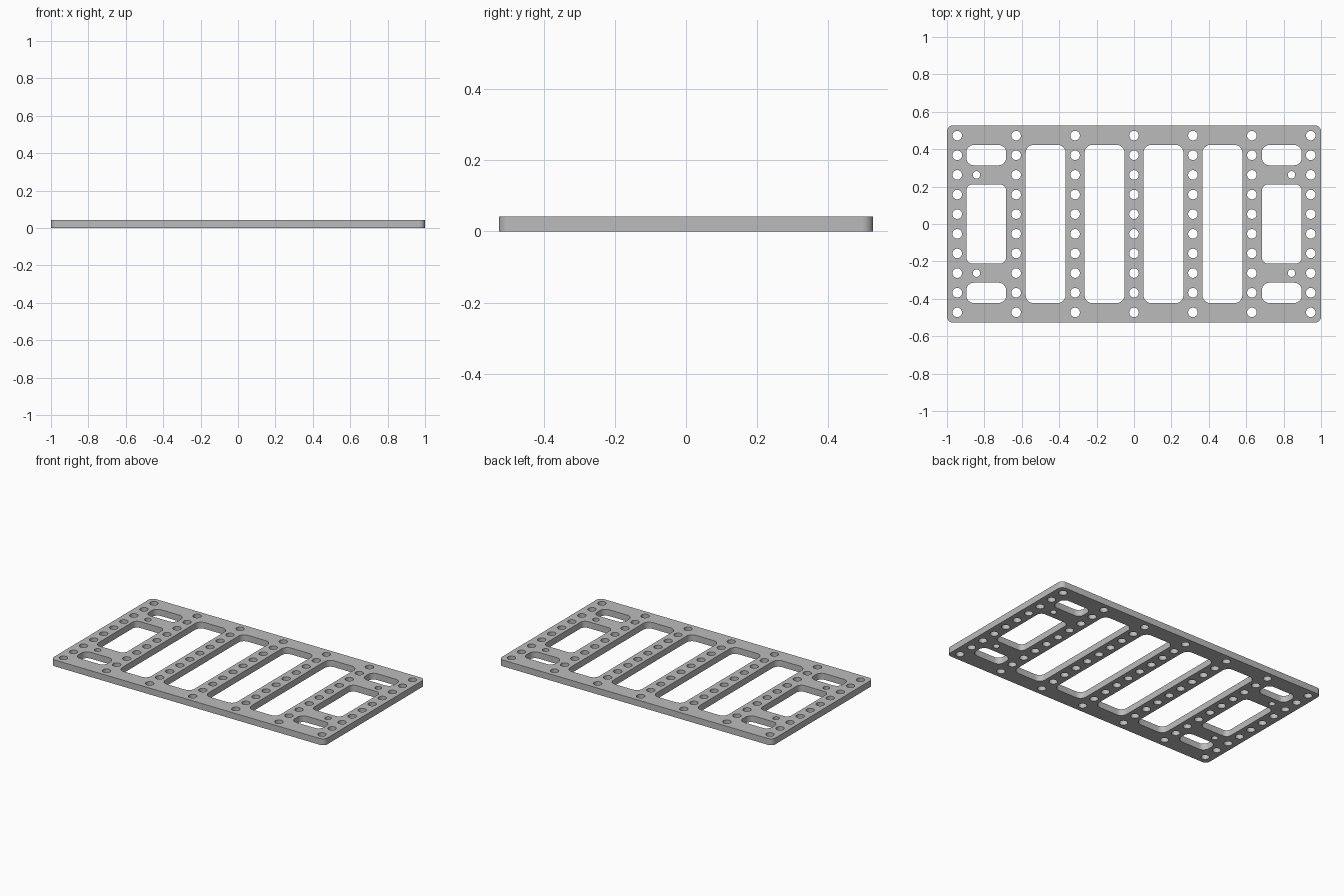
import bpy, bmesh
from math import cos, sin, pi, radians

if "Cube" in bpy.data.objects:
    bpy.data.objects.remove(bpy.data.objects["Cube"])

PITCH = 0.105
THICK = 0.042

metal = bpy.data.materials.new("light grey metal")
metal.use_nodes = True
grey = (0.5, 0.5, 0.5, 1)
metal.diffuse_color = grey
metal.node_tree.nodes["Principled BSDF"].inputs["Base Color"].default_value = grey

outline = bpy.data.curves.new("plate_outline", "CURVE")
outline.dimensions = "2D"
outline.fill_mode = "BOTH"
outline.extrude = THICK / 2


def add_loop(points):
    spline = outline.splines.new("POLY")
    spline.points.add(len(points) - 1)
    for p, (x, y) in zip(spline.points, points):
        p.co = (x, y, 0, 1)
    spline.use_cyclic_u = True


def rounded_rect(cx, cy, w, h, r, steps=8):
    points = []
    for q, (sx, sy) in enumerate([(1, 1), (-1, 1), (-1, -1), (1, -1)]):
        for i in range(steps + 1):
            a = (q + i / steps) * pi / 2
            points.append((cx + sx * (w / 2 - r) + r * cos(a),
                           cy + sy * (h / 2 - r) + r * sin(a)))
    add_loop(points)


def hole(cx, cy, r, sides=32):
    add_loop([(cx + r * cos(2 * pi * i / sides), cy + r * sin(2 * pi * i / sides))
              for i in range(sides)])


# Outer edge of the plate
rounded_rect(0, 0, 2, 1.054, 0.032)

# Seven columns of ten mounting holes
for col in range(-3, 4):
    for row in range(10):
        hole(col * 3 * PITCH, (row - 4.5) * PITCH, 0.0255)

# Four long central slots
for k in (-1.5, -0.5, 0.5, 1.5):
    rounded_rect(k * 3 * PITCH, 0, 0.213, 0.846, 0.042)

# End windows and small holes, mirrored left and right
for side in (-1, 1):
    rounded_rect(side * 0.79, 0, 0.213, 0.424, 0.034)
    for end in (-1, 1):
        rounded_rect(side * 0.79, end * 0.368, 0.213, 0.108, 0.04)
        hole(side * 0.842, end * 2.5 * PITCH, 0.02)

# Turn the filled outline into a clean mesh plate
plate = bpy.data.objects.new("perforated_plate", outline)
bpy.context.collection.objects.link(plate)
bpy.context.view_layer.objects.active = plate
plate.select_set(True)
bpy.ops.object.convert(target="MESH")
plate = bpy.context.object
plate.name = "perforated_plate"

bm = bmesh.new()
bm.from_mesh(plate.data)
bmesh.ops.remove_doubles(bm, verts=bm.verts, dist=0.0001)
bmesh.ops.translate(bm, verts=bm.verts, vec=(0, 0, THICK / 2))
bmesh.ops.recalc_face_normals(bm, faces=bm.faces)
bm.to_mesh(plate.data)
bm.free()

plate.data.materials.clear()
plate.data.materials.append(metal)
bpy.ops.object.shade_smooth_by_angle(angle=radians(30))
